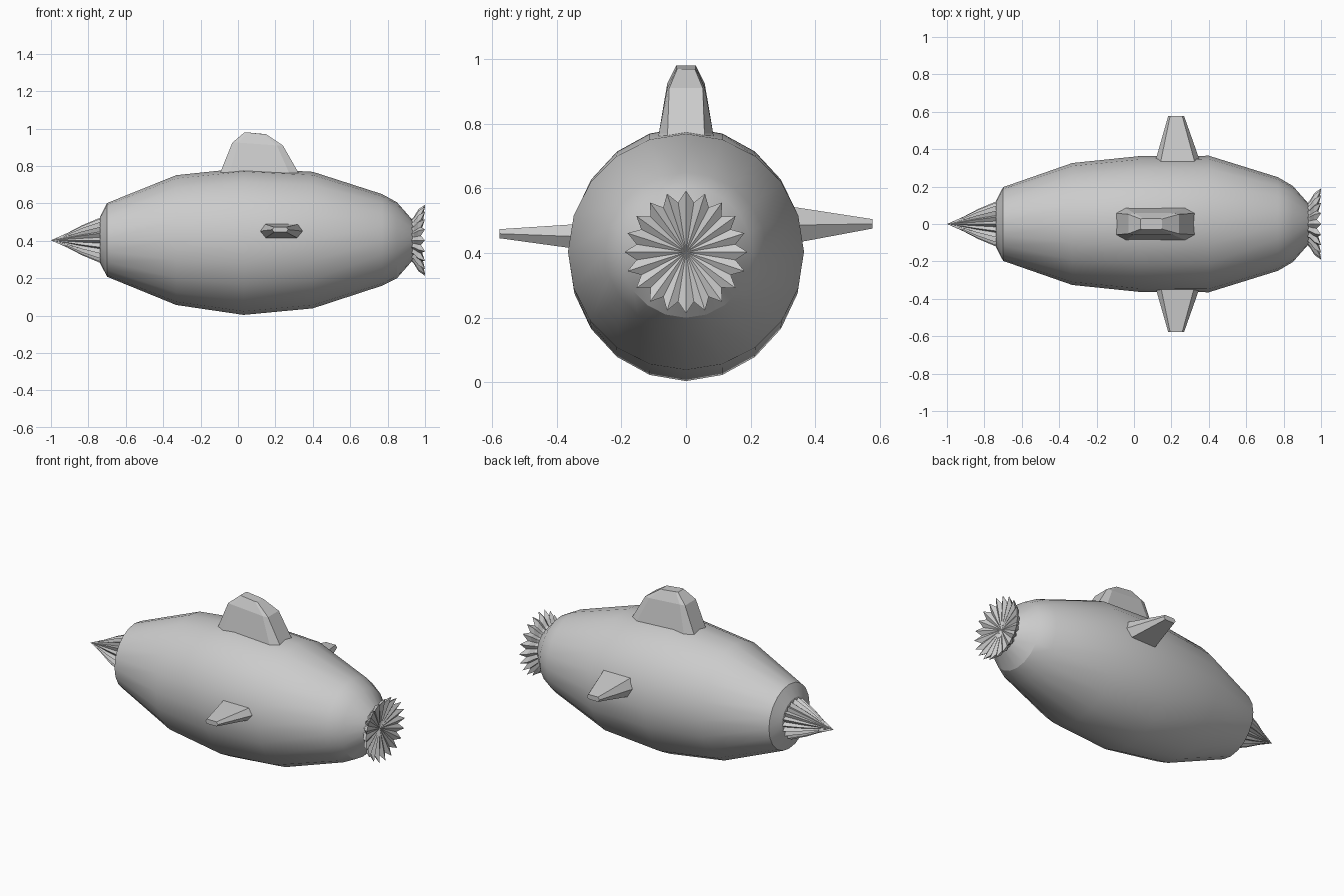
import bpy, math

if "Cube" in bpy.data.objects:
    bpy.data.objects.remove(bpy.data.objects["Cube"])

SIDES = 20
CZ = 0.403


def loft(name, rings, smooth=None):
    """Skin a list of equal-length point rings; a one-point ring closes to a tip."""
    verts, faces, idx = [], [], []
    for r in rings:
        idx.append(list(range(len(verts), len(verts) + len(r))))
        verts += r
    for a, b in zip(idx, idx[1:]):
        n = max(len(a), len(b))
        for i in range(n):
            j = (i + 1) % n
            if len(a) == 1:
                faces.append((a[0], b[j], b[i]))
            elif len(b) == 1:
                faces.append((a[i], a[j], b[0]))
            else:
                faces.append((a[i], a[j], b[j], b[i]))
    for cap in (idx[0], idx[-1]):
        if len(cap) > 2:
            faces.append(tuple(cap))
    me = bpy.data.meshes.new(name)
    me.from_pydata(verts, [], faces)
    ob = bpy.data.objects.new(name, me)
    bpy.context.collection.objects.link(ob)
    bpy.ops.object.select_all(action='DESELECT')
    ob.select_set(True)
    bpy.context.view_layer.objects.active = ob
    bpy.ops.object.mode_set(mode='EDIT')
    bpy.ops.mesh.select_all(action='SELECT')
    bpy.ops.mesh.normals_make_consistent(inside=False)
    bpy.ops.object.mode_set(mode='OBJECT')
    if smooth:
        bpy.ops.object.shade_smooth_by_angle(angle=math.radians(smooth))
    return ob


def ellipse(x, ry, rz, zc=CZ):
    return [(x, ry * math.sin(t), zc + rz * math.cos(t))
            for t in (2 * math.pi * i / SIDES for i in range(SIDES))]


def pleat(x_out, r_out, x_in, r_in):
    """Star-shaped ring: ridges line up with the hull's corners."""
    pts = []
    for i in range(2 * SIDES):
        t = math.pi * i / SIDES
        x, r = ((x_out, r_out), (x_in, r_in))[i % 2]
        pts.append((x, r * math.sin(t), CZ + r * math.cos(t)))
    return pts


# Faceted hull: x, half width, half height, centre height
hull = [(-0.737, .125, .125, .405), (-0.70, .197, .197, .405), (-0.33, .326, .347, .404),
        (0.03, .363, .3925, .3965), (0.40, .365, .365, .404), (0.77, .25, .245, .405),
        (0.85, .203, .203, .403), (0.935, .106, .106, .403)]
loft("hull", [ellipse(*r) for r in hull], smooth=20)

# Pleated nose cone
loft("nose_cone", [[(-1, 0, CZ)], pleat(-0.91, .04, -0.91, .034),
                   pleat(-0.834, .08, -0.834, .066), pleat(-0.72, .128, -0.72, .106)])

# Fluted, flaring tail with a shallow dished end
loft("tail_flare", [pleat(.92, .105, .92, .098), pleat(.94, .125, .942, .108),
                    pleat(.965, .166, .96, .135), pleat(1.0, .19, .978, .155), [(.962, 0, CZ)]])

# Conning tower: z front/back, x range, end half width, mid half width
tower = [(.70, .70, -.12, .355, .060, .095), (.77, .77, -.093, .32, .057, .084),
         (.925, .91, -.03, .24, .052, .058), (.98, .97, .035, .15, .027, .03)]


def tower_ring(z0, z1, x0, x1, e, w):
    c = (x1 - x0) * .12
    return [(x0, -e, z0), (x0 + c, -w, z0), (x1 - c, -w, z1), (x1, -e, z1),
            (x1, e, z1), (x1 - c, w, z1), (x0 + c, w, z0), (x0, e, z0)]


loft("conning_tower", [tower_ring(*r) for r in tower])


# Side fins with a hexagonal section, slightly different heights per side
def fin_ring(y, x0, x1, zb, zt, c):
    zm = (zb + zt) / 2
    return [(x0, y, zm), (x0 + c, y, zt), (x1 - c, y, zt),
            (x1, y, zm), (x1 - c, y, zb), (x0 + c, y, zb)]


for name, s, root, tip in (("right_fin", -1, (.412, .49), (.446, .474)),
                           ("left_fin", 1, (.43, .543), (.476, .505))):
    loft(name, [fin_ring(s * .33, .112, .355, *root, .03),
                fin_ring(s * .577, .183, .268, *tip, .01)])
